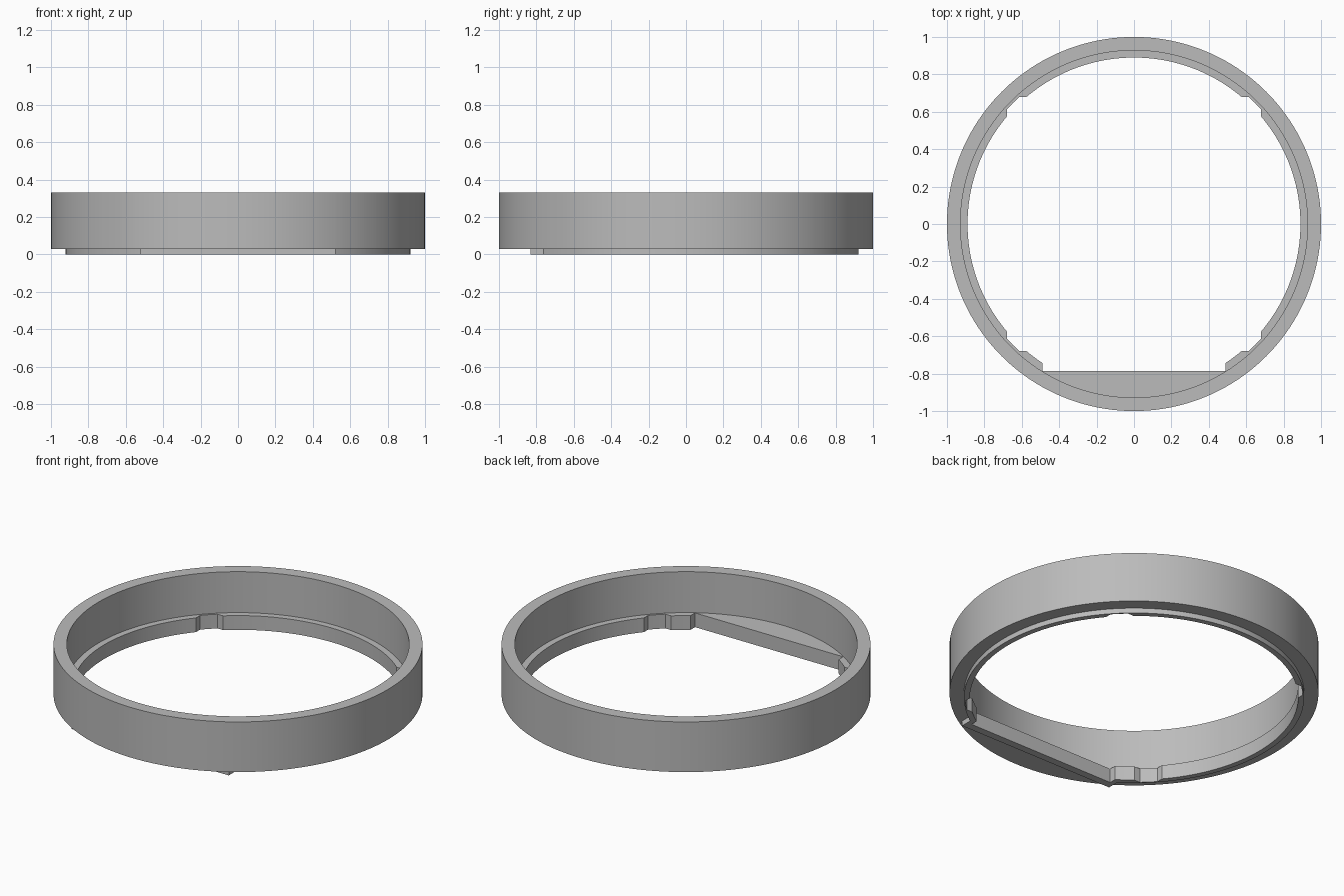
import bpy, bmesh
from math import sin, cos, atan2, sqrt, pi, tau

if "Cube" in bpy.data.objects:
    bpy.data.objects.remove(bpy.data.objects["Cube"], do_unlink=True)

# Main sizes
OUTER, BORE = 1.0, 0.928          # tall band
LIP_OUT, LIP_IN = 0.922, 0.89     # low lip under the band
NOTCH, NOTCH_R = 0.68, 0.915      # square clearance making four notches
BAR_OUT, BAR_IN = 0.52, 0.49      # half widths of the front bar
BAR_FRONT, BAR_BACK = 0.83, 0.785
BASE, LEDGE, TOP = 0.03, 0.085, 0.33


def side_limit(a, half):
    """Distance to the upright walls of the bar, on the front half only."""
    return half / max(abs(cos(a)), 1e-6) if sin(a) < 0 else 0


def clip_front(a, r, depth):
    return min(r, depth / -sin(a)) if sin(a) < -1e-6 else r


def opening(a):
    """Radius of the opening: circle, four notches and straight front edge."""
    square = NOTCH / max(abs(cos(a)), abs(sin(a)))
    r = max(LIP_IN, min(square, NOTCH_R), side_limit(a, BAR_IN))
    return clip_front(a, r, BAR_BACK)


def foot(a):
    """Outer radius of the part that stands below the band."""
    return clip_front(a, max(LIP_OUT, side_limit(a, BAR_OUT)), BAR_FRONT)


def section(a):
    h, f = opening(a), foot(a)
    return [(h, 0), (h, LEDGE), (BORE, LEDGE), (BORE, TOP),
            (OUTER, TOP), (OUTER, BASE), (f, BASE), (f, 0)]


# Even steps round the ring, plus every exact corner
corners = [(BAR_IN, -sqrt(LIP_IN**2 - BAR_IN**2)), (BAR_IN, -BAR_BACK),
           (BAR_OUT, -sqrt(LIP_OUT**2 - BAR_OUT**2)), (BAR_OUT, -BAR_FRONT)]
for r in (LIP_IN, NOTCH_R):
    c = sqrt(r * r - NOTCH**2)
    for s in (1, -1):
        corners += [(c, s * NOTCH), (NOTCH, s * c)]
exact = [atan2(y, m * x) % tau for x, y in corners for m in (1, -1)]
STEPS = 160
angles = exact + [a for a in (i * tau / STEPS for i in range(STEPS))
                  if min(abs(a - e) for e in exact) > 0.006]
angles.sort()

# Sweep the section round the axis
bm = bmesh.new()
rows = [[bm.verts.new((r * cos(a), r * sin(a), z)) for r, z in section(a)]
        for a in angles]
for i, row in enumerate(rows):
    nxt = rows[(i + 1) % len(rows)]
    for j in range(len(row)):
        k = (j + 1) % len(row)
        bm.faces.new((row[j], row[k], nxt[k], nxt[j]))
bmesh.ops.recalc_face_normals(bm, faces=bm.faces)
mesh = bpy.data.meshes.new("ring_frame")
bm.to_mesh(mesh)
bm.free()
ring = bpy.data.objects.new("ring_frame", mesh)
bpy.context.collection.objects.link(ring)

# Plain grey
grey = bpy.data.materials.new("plain_grey")
grey.use_nodes = True
colour = (0.5, 0.5, 0.5, 1)
grey.diffuse_color = colour
grey.node_tree.nodes["Principled BSDF"].inputs["Base Color"].default_value = colour
mesh.materials.append(grey)

# Smooth round walls, sharp edges
bpy.ops.object.select_all(action="DESELECT")
ring.select_set(True)
bpy.context.view_layer.objects.active = ring
bpy.ops.object.shade_smooth_by_angle(angle=pi / 9)
